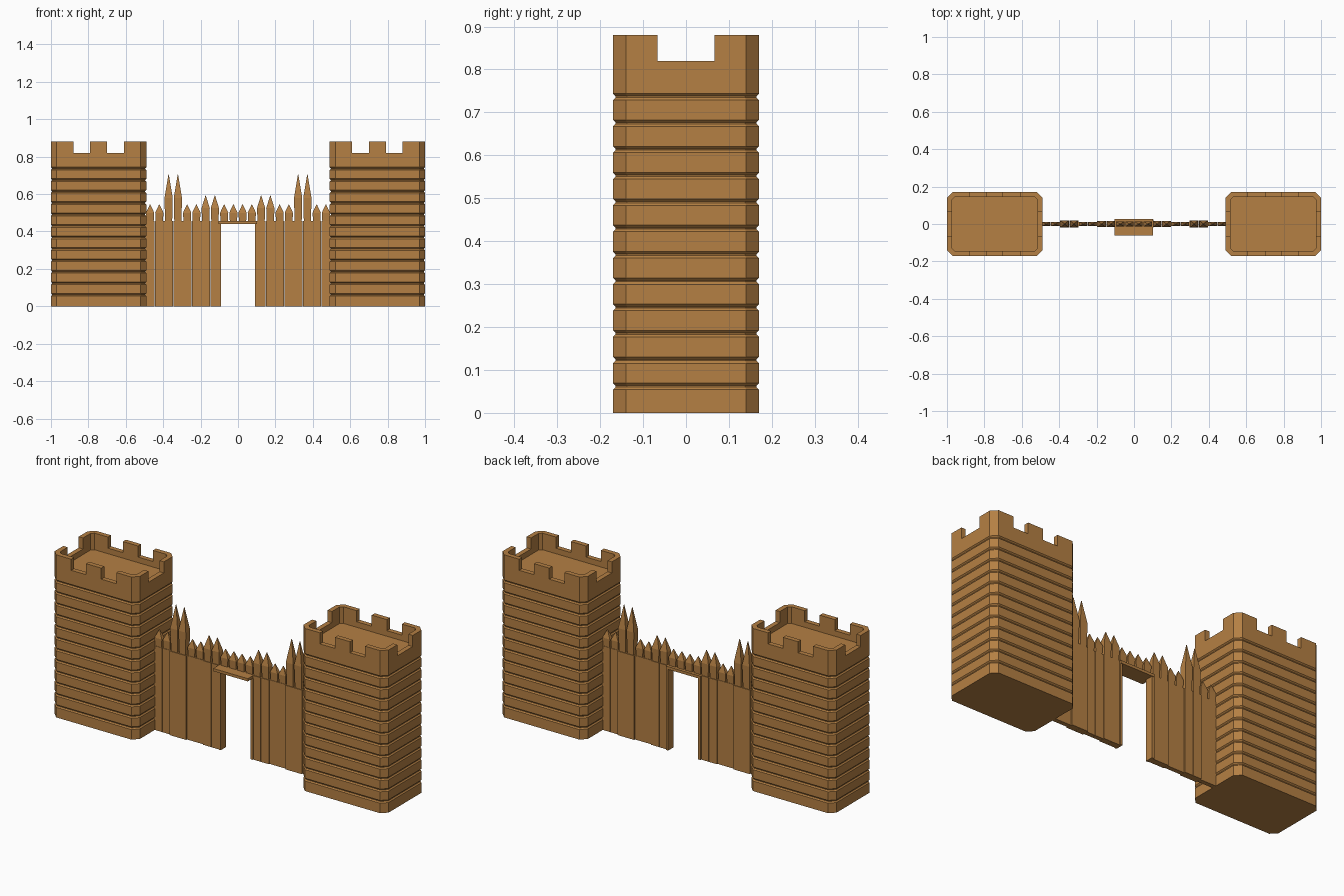
import bpy, bmesh, math

if "Cube" in bpy.data.objects:
    bpy.data.objects.remove(bpy.data.objects["Cube"])

wood = bpy.data.materials.new("warm_wood")
wood.diffuse_color = (0.46, 0.215, 0.057, 1)
wood.use_nodes = True
wood.node_tree.nodes["Principled BSDF"].inputs["Base Color"].default_value = wood.diffuse_color

HX, HY, CH, WALL = 0.255, 0.17, 0.03, 0.026   # tower half sizes, corner chamfer, parapet


def finish(bm, name):
    bmesh.ops.recalc_face_normals(bm, faces=bm.faces[:])
    me = bpy.data.meshes.new(name)
    bm.to_mesh(me)
    bm.free()
    me.materials.append(wood)
    ob = bpy.data.objects.new(name, me)
    bpy.context.collection.objects.link(ob)
    return ob


def loft(bm, rings):
    rows = [[bm.verts.new(p) for p in r] for r in rings]
    n = len(rows[0])
    for a, b in zip(rows, rows[1:]):
        for i in range(n):
            j = (i + 1) % n
            bm.faces.new((a[i], a[j], b[j], b[i]))
    bm.faces.new(rows[0][::-1])
    bm.faces.new(rows[-1])


def prism(bm, pts, z0, z1):
    loft(bm, [[(x, y, z) for x, y in pts] for z in (z0, z1)])


def box(bm, x0, x1, y0, y1, z0, z1):
    prism(bm, [(x0, y0), (x1, y0), (x1, y1), (x0, y1)], z0, z1)


def octagon(cx, inset, z):
    a, b = HX - inset, HY - inset
    k = CH - inset * (2 - math.sqrt(2))
    pts = [(a, -b + k), (a, b - k), (a - k, b), (-a + k, b),
           (-a, b - k), (-a, -b + k), (-a + k, -b), (a - k, -b)]
    return [(cx + x, y, z) for x, y in pts]


def tower(cx, name):
    # grooved log courses, plain crown band, sunken roof floor
    bm = bmesh.new()
    step = 0.0613
    rings = [octagon(cx, 0, 0)]
    for i in range(1, 13):
        z = i * step
        rings += [octagon(cx, 0, z - 0.007), octagon(cx, 0.006, z - 0.001),
                  octagon(cx, 0.006, z + 0.002), octagon(cx, 0, z + 0.008)]
    rings += [octagon(cx, 0, 0.82), octagon(cx, WALL, 0.82), octagon(cx, WALL, 0.79)]
    loft(bm, rings)
    finish(bm, name)

    # battlements: four corner pieces and two middle blocks
    bm = bmesh.new()
    nx, ny = 0.135, 0.066
    k = CH + WALL * math.tan(math.pi / 8)
    corner = [(nx, HY), (HX - CH, HY), (HX, HY - CH), (HX, ny), (HX - WALL, ny),
              (HX - WALL, HY - k), (HX - k, HY - WALL), (nx, HY - WALL)]
    for sx in (-1, 1):
        for sy in (-1, 1):
            prism(bm, [(cx + sx * x, sy * y) for x, y in corner], 0.82, 0.88)
    for y0, y1 in ((-HY, -HY + WALL), (HY - WALL, HY)):
        box(bm, cx - 0.045, cx + 0.045, y0, y1, 0.82, 0.88)
    finish(bm, name + "_battlements")


tower(-0.745, "left_tower")
tower(0.745, "right_tower")


def picket(bm, x, base, shoulder, tip, depth):
    # plank with a four-sided spear point
    w = 0.0245
    if base < 0.4:
        box(bm, x - w, x + w, -depth, depth, 0, 0.455)
    rings = []
    for z, hw, d in ((0.45, 0.019, depth * 0.8), (shoulder, 0.022, depth),
                     (tip, 0.001, 0.001)):
        rings.append([(x - hw, -d, z), (x + hw, -d, z), (x + hw, d, z), (x - hw, d, z)])
    loft(bm, rings)


# palisade: mirrored pairs of pickets, the middle four stand on the lintel
bm = bmesh.new()
heights = [(0.50, 0.545, 0.012), (0.58, 0.705, 0.019), (0.50, 0.545, 0.012),
           (0.525, 0.592, 0.017), (0.50, 0.545, 0.013)]
for i in range(10):
    sh, tip, d = heights[i // 2]
    for s in (-1, 1):
        picket(bm, s * (0.47 - i * 0.0495), 0.45 if i >= 8 else 0, sh, tip, d)
finish(bm, "palisade")

# doorway
bm = bmesh.new()
box(bm, -0.105, 0.102, -0.062, 0.026, 0.44, 0.455)
finish(bm, "lintel")
bm = bmesh.new()
for s in (-1, 1):
    box(bm, min(s * 0.09, s * 0.104), max(s * 0.09, s * 0.104), -0.02, 0.024, 0, 0.44)
finish(bm, "door_posts")
